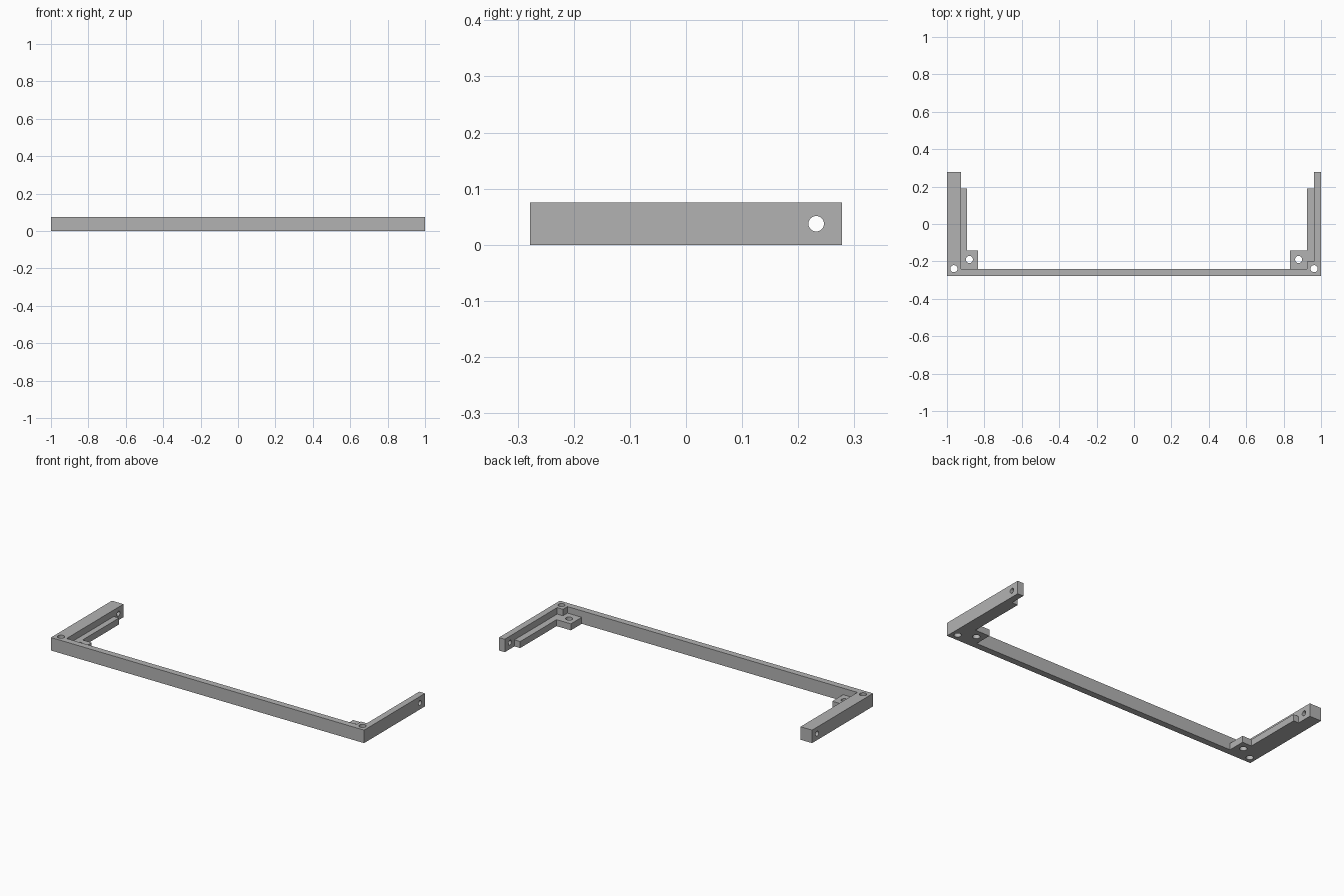
import bpy, bmesh, math
from mathutils import Matrix, Vector

default = bpy.data.objects.get("Cube")
if default:
    bpy.data.objects.remove(default, do_unlink=True)

HEIGHT, SHELF, DEPTH = 0.075, 0.0375, 0.278
grey = bpy.data.materials.new("light grey")
grey.use_nodes = True
colour = (0.45, 0.45, 0.45, 1)
grey.diffuse_color = colour
grey.node_tree.nodes["Principled BSDF"].inputs["Base Color"].default_value = colour


def add_object(name, bm):
    bmesh.ops.recalc_face_normals(bm, faces=bm.faces)
    mesh = bpy.data.meshes.new(name)
    bm.to_mesh(mesh)
    bm.free()
    mesh.materials.append(grey)
    obj = bpy.data.objects.new(name, mesh)
    bpy.context.collection.objects.link(obj)
    return obj


def prism(name, outline, height):
    bm = bmesh.new()
    face = bm.faces.new([bm.verts.new((x, y, 0)) for x, y in outline])
    top = bmesh.ops.extrude_face_region(bm, geom=[face])["geom"]
    verts = [v for v in top if isinstance(v, bmesh.types.BMVert)]
    bmesh.ops.translate(bm, verts=verts, vec=(0, 0, height))
    return add_object(name, bm)


def drill(name, centre, radius, length, axis="Z"):
    bm = bmesh.new()
    turn = Matrix.Rotation(math.pi / 2, 4, "Y") if axis == "X" else Matrix()
    bmesh.ops.create_cone(bm, cap_ends=True, segments=32, radius1=radius, radius2=radius,
                          depth=length, matrix=Matrix.Translation(Vector(centre)) @ turn)
    return add_object(name, bm)


def combine(target, tool, operation):
    mod = target.modifiers.new(operation.lower(), "BOOLEAN")
    mod.operation, mod.solver, mod.object = operation, "EXACT", tool
    bpy.context.view_layer.objects.active = target
    bpy.ops.object.modifier_apply(modifier=mod.name)
    bpy.data.objects.remove(tool, do_unlink=True)


# Full height rail with a thick arm, a thin arm and a corner block
frame = prism("bracket_frame", [
    (-1, -DEPTH), (1, -DEPTH), (1, DEPTH), (0.963, DEPTH), (0.963, -0.2),
    (0.926, -0.2), (0.926, -0.241), (-0.926, -0.241), (-0.926, DEPTH), (-1, DEPTH)], HEIGHT)

# Half height ledges with screw pads, overlapping the frame
for side, ledge, outer in ((-1, 0.893, 0.96), (1, 0.926, 0.98)):
    shelf = prism("ledge", [
        (side * outer, -0.26), (side * 0.835, -0.26), (side * 0.835, -0.142),
        (side * ledge, -0.142), (side * ledge, 0.19), (side * outer, 0.19)], SHELF)
    combine(frame, shelf, "UNION")

# Vertical holes in corners and pads, and a cross hole near each arm end
for side in (-1, 1):
    for x, y in ((0.963, -0.239), (0.88, -0.19)):
        combine(frame, drill("screw_hole", (side * x, y, SHELF), 0.019, 1), "DIFFERENCE")
    combine(frame, drill("pivot_hole", (side, 0.232, SHELF), 0.0138, 0.5, "X"), "DIFFERENCE")

# Merge coplanar faces and smooth only the hole walls
bm = bmesh.new()
bm.from_mesh(frame.data)
bmesh.ops.remove_doubles(bm, verts=bm.verts, dist=1e-5)
bmesh.ops.dissolve_limit(bm, angle_limit=0.01, verts=bm.verts, edges=bm.edges)
bm.to_mesh(frame.data)
bm.free()
bpy.ops.object.select_all(action="DESELECT")
frame.select_set(True)
bpy.context.view_layer.objects.active = frame
bpy.ops.object.shade_smooth_by_angle(angle=math.radians(30))
